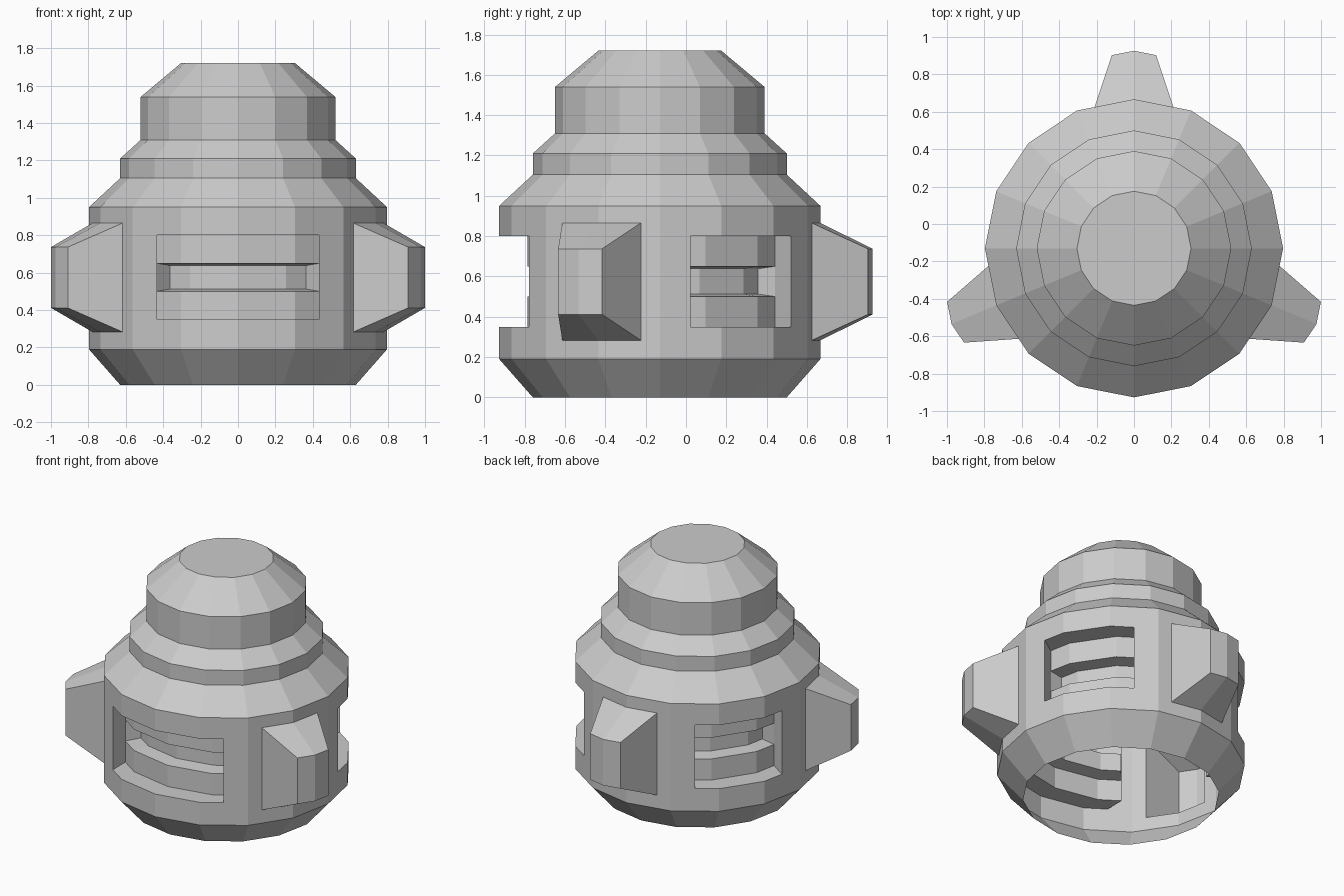
import bpy, bmesh
from math import sin, cos, radians
from mathutils import Vector

if "Cube" in bpy.data.objects:
    bpy.data.objects.remove(bpy.data.objects["Cube"])

AXIS_Y = -0.13
SIDES = 16
STEP = 360 / SIDES
FIN_HALF = 15.6

# (centre angle, half width in degrees)
fins = [(90, FIN_HALF), (-22.5, FIN_HALF), (202.5, FIN_HALF)]
slots = [(-90, 33.75), (33.75, 22.5), (146.25, 22.5)]

# Lathe profile (radius, z), with extra rows on the wall for fins and slots
profile = [(0.63, 0), (0.797, 0.19)]
profile += [(0.797, z) for z in (0.283, 0.35, 0.5, 0.65, 0.80, 0.865)]
profile += [(0.797, 0.95), (0.63, 1.105), (0.63, 1.21), (0.52, 1.31), (0.52, 1.54), (0.305, 1.72)]

# Columns: polygon corners plus the side edges of fins and slots
angles = {round(i * STEP, 3) for i in range(SIDES)}
for a, h in fins + slots:
    angles |= {round((a - h) % 360, 3), round((a + h) % 360, 3)}
angles = sorted(angles)


def on_polygon(r, deg):
    """Point at an angle on a flat-sided ring of corner radius r."""
    off = (deg % STEP) - STEP / 2
    d = r * cos(radians(STEP / 2)) / cos(radians(off))
    return d * cos(radians(deg)), d * sin(radians(deg))


# Body shell, open underneath and capped on top
bm = bmesh.new()
rings = [[bm.verts.new((*on_polygon(r, a), z)) for a in angles] for r, z in profile]
n = len(angles)
for lo, hi in zip(rings, rings[1:]):
    for i in range(n):
        j = (i + 1) % n
        bm.faces.new((lo[i], lo[j], hi[j], hi[i]))
bm.faces.new(rings[-1])


def extrude(faces, move, centre, scale):
    """Extrude a patch, shift it and scale it about a centre; return the new patch."""
    res = bmesh.ops.extrude_face_region(bm, geom=faces)["geom"]
    old = [f for f in faces if f.is_valid]
    if old:
        bmesh.ops.delete(bm, geom=old, context='FACES')
    for v in (g for g in res if isinstance(g, bmesh.types.BMVert)):
        v.co = centre + (v.co - centre) * scale + move
    return [g for g in res if isinstance(g, bmesh.types.BMFace)]


def patch(faces, a, half, z0, z1):
    """Faces within an angular window and a height range."""
    d = Vector((cos(radians(a)), sin(radians(a)), 0))
    out = []
    for f in faces:
        c = f.calc_center_median()
        flat = Vector((c.x, c.y, 0))
        if z0 < c.z < z1 and flat.length > 0.01 and flat.angle(d) < radians(half):
            out.append(f)
    return out, d


# Tapered side fins
for a, h in fins:
    faces, d = patch(bm.faces, a, h, 0.283, 0.865)
    extrude(faces, d * 0.271, d * 0.77 + Vector((0, 0, 0.574)), 0.56)

# Slots with a second, narrower recess along the middle
for a, h in slots:
    faces, d = patch(bm.faces, a, h, 0.35, 0.80)
    floor = extrude(faces, d * -0.14, Vector(), 1)
    band, d = patch(floor, a, 90, 0.5, 0.65)
    mid = 0.572 if h > 30 else 0.61
    extrude(band, d * -0.085, d * mid + Vector((0, 0, 0.575)), 0.84)

bmesh.ops.translate(bm, verts=bm.verts, vec=(0, AXIS_Y, 0))
mesh = bpy.data.meshes.new("finned_housing")
bm.to_mesh(mesh)
bm.free()
bpy.context.collection.objects.link(bpy.data.objects.new("finned_housing", mesh))
